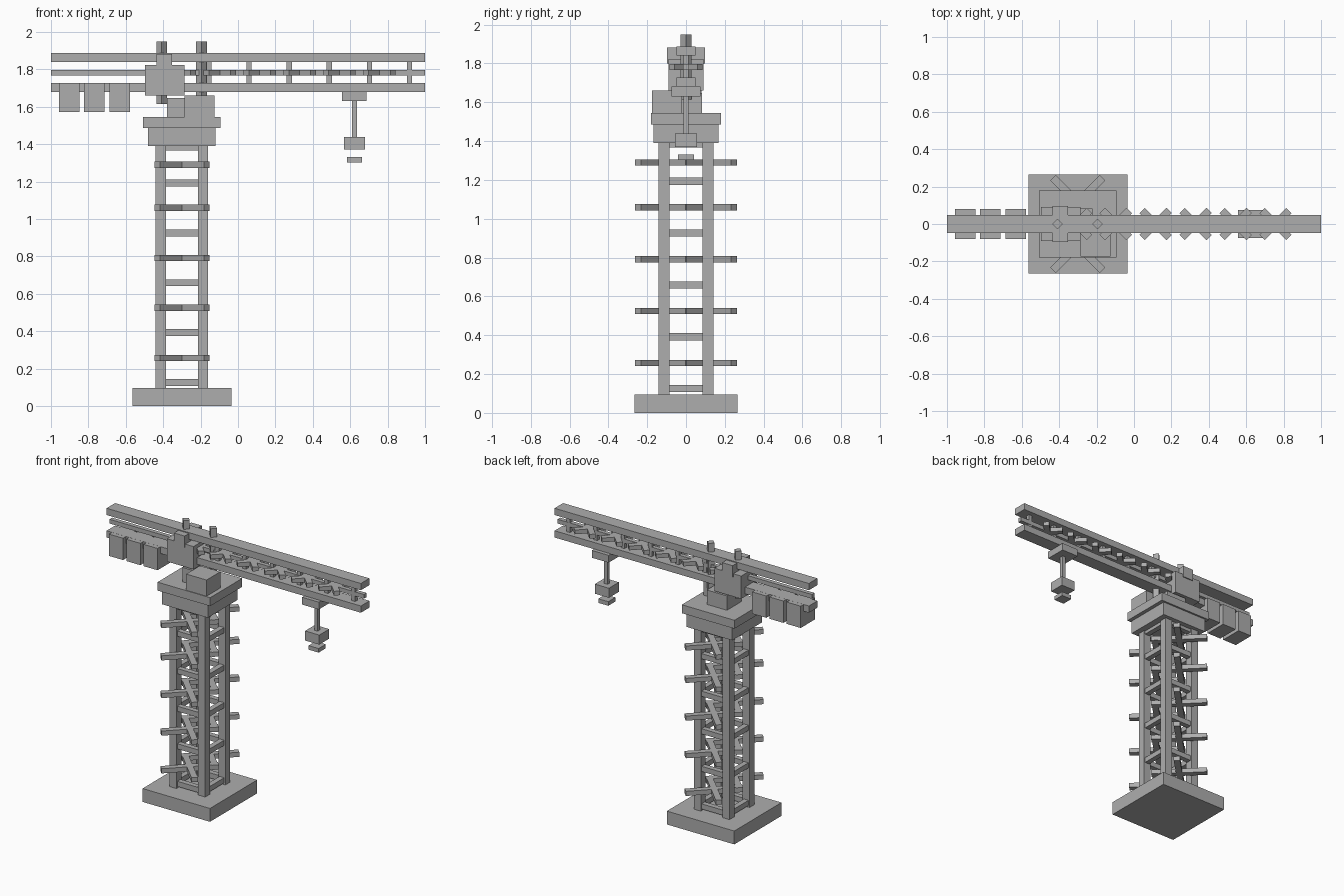
import bpy
import bmesh
from math import radians
from mathutils import Matrix, Vector

cube = bpy.data.objects.get("Cube")
if cube:
    bpy.data.objects.remove(cube, do_unlink=True)

GREY = (0.42, 0.42, 0.42, 1.0)
mat = bpy.data.materials.new("concrete grey")
mat.use_nodes = True
mat.diffuse_color = GREY
mat.node_tree.nodes["Principled BSDF"].inputs["Base Color"].default_value = GREY


def blocks(name, parts):
    """One object from boxes given as (centre, size, turn about z)."""
    bm = bmesh.new()
    for centre, size, turn in parts:
        m = (Matrix.Translation(centre) @ Matrix.Rotation(radians(turn), 4, "Z")
             @ Matrix.Diagonal(Vector(size)).to_4x4())
        bmesh.ops.create_cube(bm, size=1, matrix=m)
    mesh = bpy.data.meshes.new(name)
    bm.to_mesh(mesh)
    bm.free()
    mesh.materials.append(mat)
    obj = bpy.data.objects.new(name, mesh)
    bpy.context.collection.objects.link(obj)
    return obj


def span(x0, x1, y0, y1, z0, z1):
    """Upright box from its limits."""
    return (((x0 + x1) / 2, (y0 + y1) / 2, (z0 + z1) / 2),
            (x1 - x0, y1 - y0, z1 - z0), 0)


def box(name, x0, x1, half_y, z0, z1):
    return blocks(name, [span(x0, x1, -half_y, half_y, z0, z1)])


TOWER_X = -0.30
LEG = 0.113
SIDES = (-1, 1)

# Foundation and tower legs
box("foundation", -0.565, -0.035, 0.265, 0, 0.095)
blocks("tower_legs", [((TOWER_X + sx * LEG, sy * LEG, 0.745), (0.055, 0.055, 1.30), 0)
                      for sx in SIDES for sy in SIDES])

# Square rings of rungs between the legs
rungs = []
for i in range(6):
    z = 0.125 + i * 0.267 if i < 5 else 1.385
    for s in SIDES:
        rungs.append(((TOWER_X, s * LEG, z), (0.18, 0.037, 0.037), 0))
        rungs.append(((TOWER_X + s * LEG, 0, z), (0.037, 0.18, 0.037), 0))
blocks("tower_rungs", rungs)

# Flat crossed braces on front and back of the tower
blocks("tower_braces", [((TOWER_X, s * 0.115, z), (0.375, 0.042, 0.033), t)
                        for z in (0.257, 0.525, 0.792, 1.06, 1.29)
                        for s in SIDES for t in (-45, 45)])

# Platform, turntable and cab
box("platform_lower", -0.48, -0.12, 0.167, 1.39, 1.485)
box("platform_upper", -0.507, -0.093, 0.18, 1.485, 1.545)
box("turntable", -0.38, -0.222, 0.083, 1.545, 1.647)
blocks("cab", [span(-0.285, -0.125, -0.175, -0.02, 1.545, 1.66)])

# Machinery housing with its raised top
box("machinery_housing", -0.497, -0.287, 0.09, 1.66, 1.822)
box("machinery_top", -0.435, -0.352, 0.097, 1.80, 1.882)

# Mast posts turned on their corners
blocks("mast_posts", [((x, 0, 1.782), (0.04, 0.04, 0.335), 45) for x in (-0.408, -0.195)])

# Jib beams
box("jib_top_beam", -1, 1, 0.048, 1.84, 1.888)
box("jib_middle_rail", -1, 1, 0.015, 1.767, 1.797)
box("jib_bottom_beam", -1, 1, 0.048, 1.68, 1.728)

# Jib uprights and crossed braces
blocks("jib_uprights", [((-0.37 + i * 0.2145, 0, 1.784), (0.028, 0.028, 0.13), 0)
                        for i in range(7)])
blocks("jib_braces", [((-0.311 + i * 0.2135, 0, 1.782), (0.204, 0.04, 0.03), t)
                      for i in range(6) for t in (-45, 45)])

# Counterweights
blocks("counterweights", [((-0.903 + i * 0.1355, 0, 1.65), (0.11, 0.16, 0.155), 0)
                          for i in range(3)])

# Trolley, cable and hook
box("trolley", 0.556, 0.688, 0.075, 1.63, 1.682)
box("cable", 0.609, 0.635, 0.013, 1.43, 1.635)
box("hook_block", 0.567, 0.678, 0.056, 1.37, 1.438)
box("hook", 0.583, 0.662, 0.04, 1.303, 1.332)
